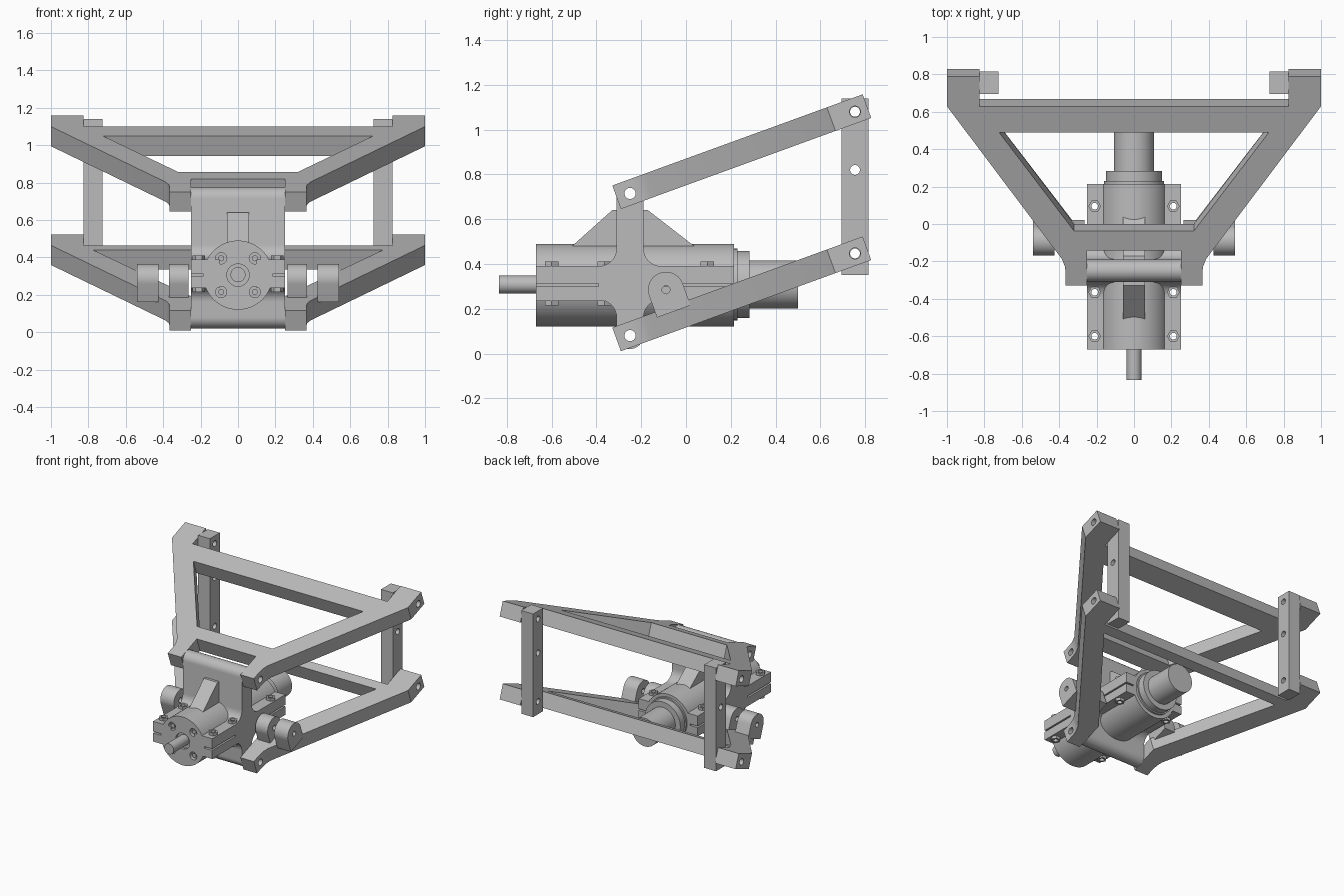
import bpy, bmesh, math
from mathutils import Matrix, Vector

cube = bpy.data.objects.get("Cube")
if cube:
    bpy.data.objects.remove(cube, do_unlink=True)

grey = bpy.data.materials.new("machined grey")
grey.use_nodes = True
colour = (0.5, 0.5, 0.5, 1)
grey.diffuse_color = colour
grey.node_tree.nodes["Principled BSDF"].inputs["Base Color"].default_value = colour

# Maps (a, b, depth) onto x, y, z for each extrusion axis
PLACE = {"x": lambda a, b, d: (d, a, b),
         "y": lambda a, b, d: (a, d, b),
         "z": lambda a, b, d: (a, b, d)}


def prism(name, pts, axis, lo, hi, matrix=None):
    """Extrude a 2D outline along an axis."""
    bm = bmesh.new()
    face = bm.faces.new([bm.verts.new(PLACE[axis](a, b, lo)) for a, b in pts])
    out = bmesh.ops.extrude_face_region(bm, geom=[face])
    verts = [g for g in out["geom"] if isinstance(g, bmesh.types.BMVert)]
    step = Vector(PLACE[axis](0, 0, hi - lo))
    bmesh.ops.translate(bm, verts=verts, vec=step)
    bmesh.ops.recalc_face_normals(bm, faces=bm.faces)
    if matrix:
        bm.transform(matrix)
    mesh = bpy.data.meshes.new(name)
    bm.to_mesh(mesh)
    bm.free()
    mesh.materials.append(grey)
    ob = bpy.data.objects.new(name, mesh)
    bpy.context.collection.objects.link(ob)
    return ob


def arc(a, b, r, start=0, end=360, n=32):
    full = end - start == 360
    count = n if full else n + 1
    return [(a + r * math.cos(math.radians(start + (end - start) * i / n)),
             b + r * math.sin(math.radians(start + (end - start) * i / n)))
            for i in range(count)]


def rod(name, a, b, r, axis, lo, hi, n=32, matrix=None):
    return prism(name, arc(a, b, r, n=n), axis, lo, hi, matrix)


def box(name, x, y, z):
    return prism(name, [(x[0], y[0]), (x[1], y[0]), (x[1], y[1]), (x[0], y[1])], "z", *z)


def mirrored(half):
    """Complete an outline given for +x."""
    return half + [(-x, y) for x, y in reversed(half) if x > 0]


def cut(ob, *cutters):
    for c in cutters:
        c.hide_render = True
        mod = ob.modifiers.new("cut", "BOOLEAN")
        mod.operation, mod.solver, mod.object = "DIFFERENCE", "EXACT", c
        bpy.context.view_layer.objects.active = ob
        bpy.ops.object.modifier_apply(modifier=mod.name)
        bpy.data.objects.remove(c, do_unlink=True)


SIDES = (("left", 1), ("right", -1))
PIVOT_Y, TOP_Z, LOW_Z = -0.25, 0.715, 0.08
POST_Y, POST_TOP, POST_LOW = 0.755, 1.08, 0.447
AXIS_Z = 0.305


def arm_frame(z):
    return Matrix.Translation((0, -0.31, z)) @ Matrix.Rotation(math.radians(20), 4, "X")


# Swing arms: a tapered frame, tilted up toward the back
outline = mirrored([(0, 1.02), (0.825, 1.02), (0.825, 1.19), (1, 1.19), (1, 1.02),
                    (0.385, 0.15), (0.37, 0.11), (0.365, 0.07), (0.365, 0),
                    (0.25, 0), (0.25, 0.2), (0, 0.2)])
arms = (("upper_arm", 0.698, [(0.72, 0.87), (0.32, 0.31)], TOP_Z, POST_TOP),
        ("lower_arm", 0.063, [(0.777, 0.95), (0.25, 0.22), (0.25, -0.1)], LOW_Z, POST_LOW))
for name, z, opening, front_z, back_z in arms:
    frame = arm_frame(z)
    arm = prism(name, outline, "z", -0.056, 0.056, frame)
    cut(arm, prism("cutter", mirrored(opening), "z", -0.2, 0.2, frame),
        rod("cutter", PIVOT_Y, front_z, 0.025, "x", -2, 2),
        rod("cutter", POST_Y, back_z, 0.025, "x", -2, 2))

# Upright posts joining the arm tips
for side, s in SIDES:
    post = box(side + "_post", sorted((0.725 * s, 0.825 * s)), (0.695, 0.815), (0.35, 1.14))
    for z in (POST_TOP, 0.82, POST_LOW):
        cut(post, rod("cutter", POST_Y, z, 0.022, "x", -2, 2))

# Shock mounting lugs standing on the lower arm
low = arm_frame(0.063)
lug_shape = arc(0.283, 0.133, 0.08, 0, 180, 20) + [(0.203, 0.03), (0.363, 0.03)]
for side, s in SIDES:
    for part, x0, x1 in (("inner_lug", 0.265, 0.37), ("outer_lug", 0.425, 0.54)):
        lug = prism(side + "_" + part, lug_shape, "x", *sorted((x0 * s, x1 * s)), low)
        cut(lug, rod("cutter", 0.283, 0.133, 0.018, "x", -2, 2, 20, low))

# Pylon carrying both pivots, flared where it meets the housing
r = 0.06
pylon_shape = (arc(PIVOT_Y, TOP_Z, r, 0, 180, 16)
               + arc(-0.39, 0.47, 0.08, 0, -90, 8)
               + arc(-0.39, 0.16, 0.08, 90, 0, 8)
               + arc(PIVOT_Y, LOW_Z, r, 180, 360, 16)
               + arc(-0.11, 0.16, 0.08, 180, 90, 8)
               + arc(-0.11, 0.47, 0.08, 270, 180, 8))
pylon = prism("pylon", pylon_shape, "x", -0.25, 0.25)
cut(pylon, rod("cutter", PIVOT_Y, TOP_Z, 0.025, "x", -2, 2),
    rod("cutter", PIVOT_Y, LOW_Z, 0.025, "x", -2, 2))
prism("pylon_rib", [(-0.52, 0.47), (-0.33, 0.64), (-0.17, 0.64), (0.05, 0.47)],
      "x", -0.058, 0.058)

# Motor housing with recessed screws on its front face
housing = rod("housing", 0, AXIS_Z, 0.185, "y", -0.67, 0.215, 64)
for sx in (-1, 1):
    for sz in (-1, 1):
        x, z = 0.09 * sx, AXIS_Z + 0.09 * sz
        cut(housing, rod("cutter", x, z, 0.03, "y", -0.8, -0.64, 24))
        rod("front_screw", x, z, 0.016, "y", -0.66, -0.63, 16)
cut(housing, rod("cutter", 0, AXIS_Z, 0.06, "y", -0.8, -0.65))

# Split side flanges with bolt holes and hexagonal nuts
for side, s in SIDES:
    for part, z in (("lower_flange", (0.235, 0.3)), ("upper_flange", (0.312, 0.39))):
        flange = box(side + "_" + part, sorted((0.1 * s, 0.25 * s)), (-0.67, 0.215), z)
        for y in (-0.6, -0.365, 0.095):
            cut(flange, rod("cutter", 0.21 * s, y, 0.018, "z", 0, 1, 16))
    for y in (-0.6, -0.365, 0.095):
        cut(pylon, rod("cutter", 0.21 * s, y, 0.018, "z", 0, 1, 16))
        for z in ((0.215, 0.235), (0.39, 0.41)):
            nut = rod(side + "_nut", 0.21 * s, y, 0.034, "z", *z, 6)
            cut(nut, rod("cutter", 0.21 * s, y, 0.018, "z", 0, 1, 16))

# Shafts and rear collar along the motor axis
rod("front_shaft", 0, AXIS_Z + 0.003, 0.04, "y", -0.835, -0.6)
rod("collar_lip", 0, AXIS_Z + 0.003, 0.16, "y", 0.2, 0.23, 48)
rod("rear_collar", 0, AXIS_Z + 0.003, 0.15, "y", 0.2, 0.283, 48)
rod("rear_shaft", 0, AXIS_Z + 0.003, 0.108, "y", 0.2, 0.5, 48)

# Smooth the round surfaces, keep edges sharp
bpy.ops.object.select_all(action="DESELECT")
for ob in bpy.context.collection.objects:
    if ob.type == "MESH":
        ob.select_set(True)
        bpy.context.view_layer.objects.active = ob
bpy.ops.object.shade_smooth_by_angle(angle=math.radians(30))
